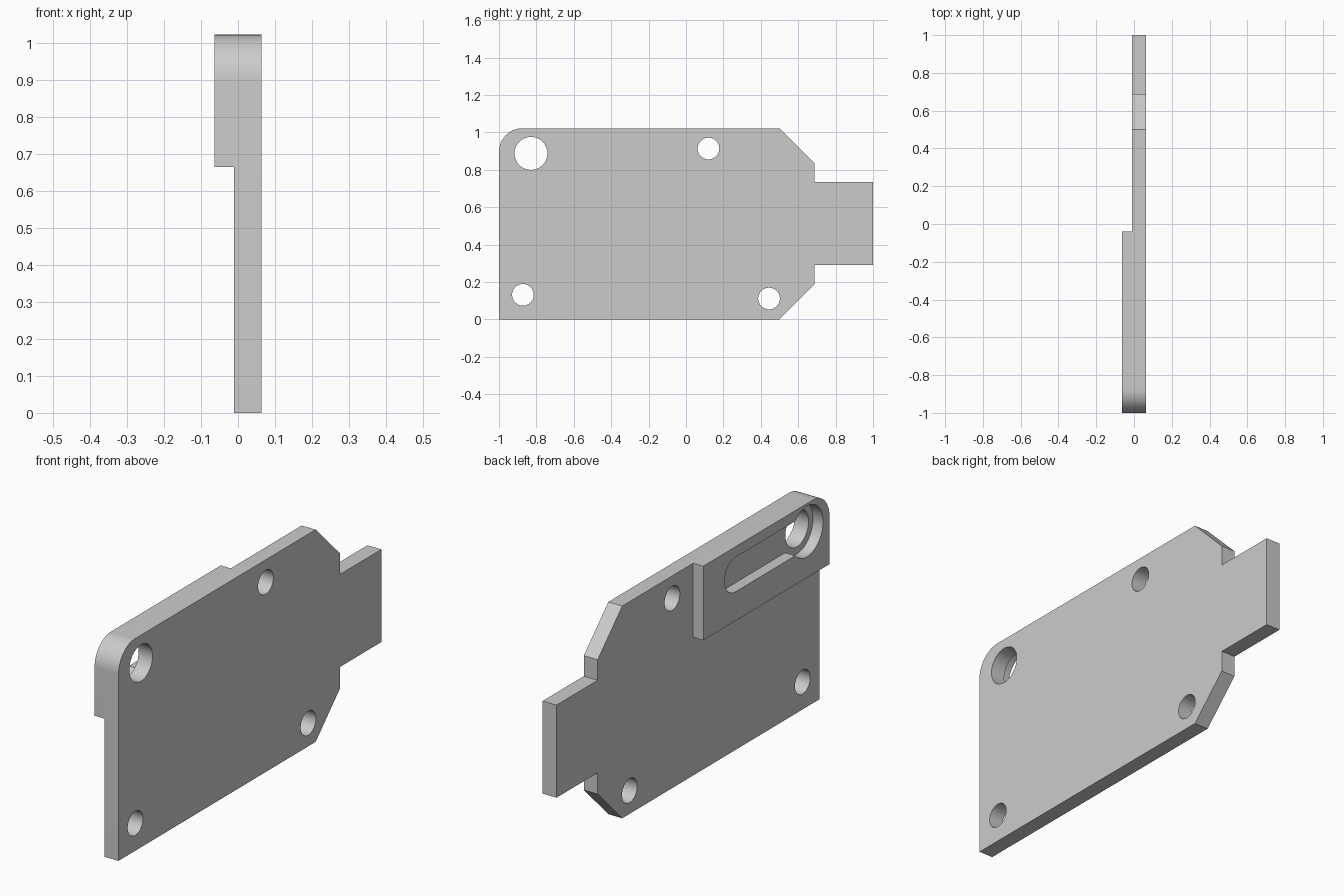
import bpy
import bmesh
from math import asin, cos, sin, pi, radians

if "Cube" in bpy.data.objects:
    bpy.data.objects.remove(bpy.data.objects["Cube"], do_unlink=True)

BACK, STEP, FACE = -0.064, -0.0105, 0.0635   # thickness levels along x
TOP = 1.022

grey = bpy.data.materials.new("plain grey")
grey.use_nodes = True
grey.diffuse_color = (0.6, 0.6, 0.6, 1)
grey.node_tree.nodes["Principled BSDF"].inputs["Base Color"].default_value = (0.6, 0.6, 0.6, 1)


def arc(cy, cz, r, start, end, steps):
    """Points of an arc in the side plane."""
    angles = [start + (end - start) * i / steps for i in range(steps + 1)]
    return [(cy + r * cos(a), cz + r * sin(a)) for a in angles]


def prism(name, outline, x0, x1):
    """Side-plane outline extruded along x."""
    bm = bmesh.new()
    base = bm.faces.new([bm.verts.new((x0, y, z)) for y, z in outline])
    top = bmesh.ops.extrude_face_region(bm, geom=[base])["geom"]
    moved = [v for v in top if isinstance(v, bmesh.types.BMVert)]
    bmesh.ops.translate(bm, verts=moved, vec=(x1 - x0, 0, 0))
    bmesh.ops.recalc_face_normals(bm, faces=bm.faces)
    mesh = bpy.data.meshes.new(name)
    bm.to_mesh(mesh)
    bm.free()
    mesh.materials.append(grey)
    obj = bpy.data.objects.new(name, mesh)
    bpy.context.collection.objects.link(obj)
    return obj


def combine(target, tool, operation):
    """Apply a boolean and remove the tool object."""
    mod = target.modifiers.new(operation.lower(), "BOOLEAN")
    mod.operation, mod.object, mod.solver = operation, tool, "EXACT"
    graph = bpy.context.evaluated_depsgraph_get()
    mesh = bpy.data.meshes.new_from_object(target.evaluated_get(graph))
    target.modifiers.clear()
    target.data = mesh
    bpy.data.objects.remove(tool, do_unlink=True)


# Rounded upper front corner shared by plate and block
corner = arc(-0.875, TOP - 0.125, 0.125, pi / 2, pi, 16)

# Plate with chamfered rear corners and a tongue
plate = prism("mounting_plate", [
    (-1, 0), (0.5, 0), (0.687, 0.188), (0.687, 0.29), (1, 0.29),
    (1, 0.736), (0.687, 0.736), (0.687, 0.835), (0.5, TOP)] + corner, STEP, FACE)

# Raised block with a keyhole-shaped pocket
block = prism("raised_block", [(-1, 0.665), (-0.04, 0.665), (-0.04, TOP)] + corner, BACK, STEP)
hole_y, hole_z, big, slot = -0.829, 0.888, 0.122, 0.083
half = asin(slot / big)
keyhole = (arc(hole_y, hole_z, big, half, 2 * pi - half, 40)
           + arc(-0.285, hole_z, slot, -pi / 2, pi / 2, 20))
combine(block, prism("pocket_cutter", keyhole, BACK - 0.1, STEP + 0.1), "DIFFERENCE")
combine(plate, block, "UNION")

# Through holes
for y, z, r in [(hole_y, hole_z, 0.088), (-0.872, 0.132, 0.058),
                (0.12, 0.914, 0.058), (0.444, 0.112, 0.058)]:
    circle = arc(y, z, r, 0, 2 * pi, 48)[:-1]
    combine(plate, prism("hole_cutter", circle, BACK - 0.1, FACE + 0.1), "DIFFERENCE")

# Smooth curved walls, sharp rims
bpy.ops.object.select_all(action="DESELECT")
plate.select_set(True)
bpy.context.view_layer.objects.active = plate
bpy.ops.object.shade_smooth_by_angle(angle=radians(30))
